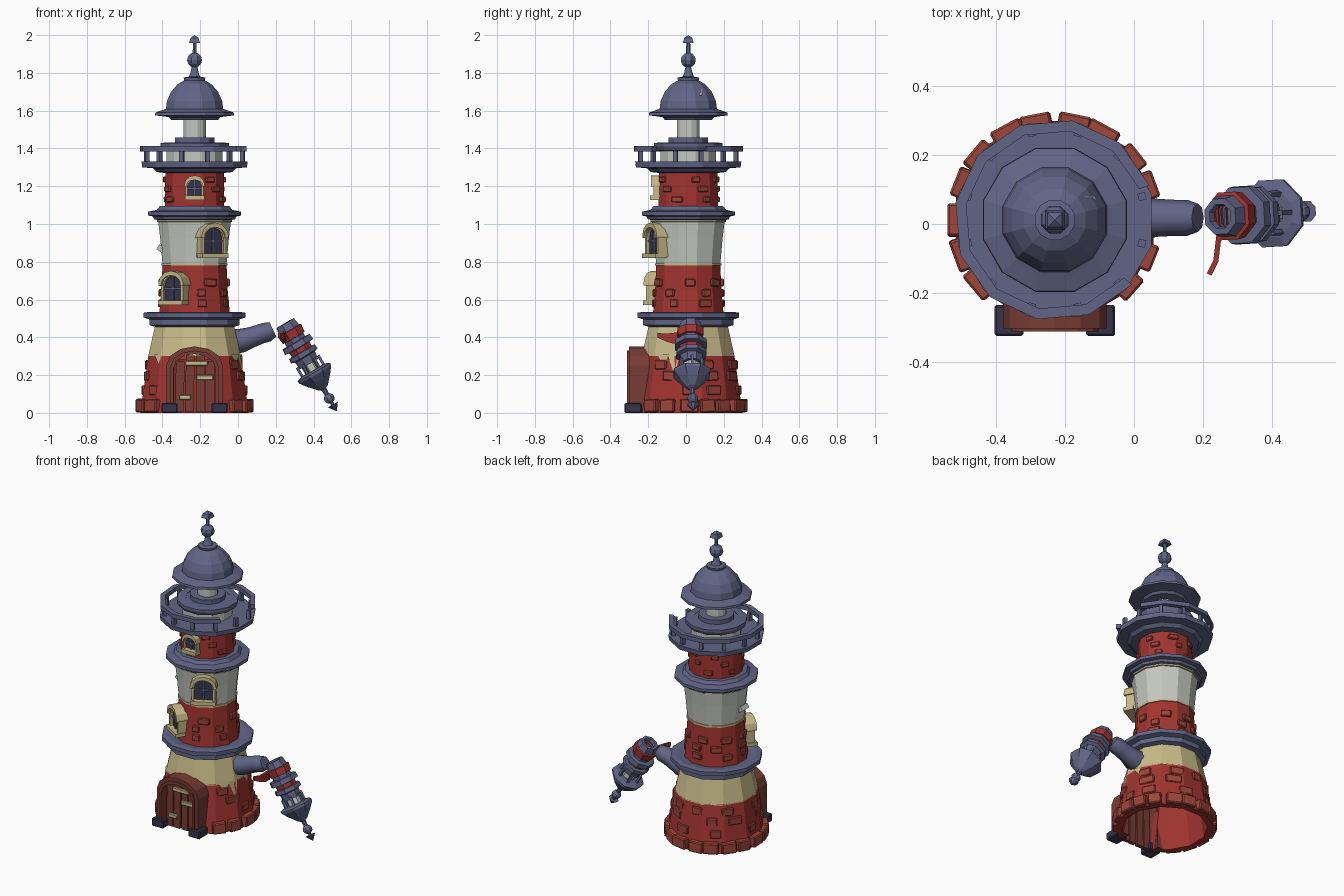
import bpy, bmesh, math, random
from mathutils import Matrix, Vector

if "Cube" in bpy.data.objects:
    bpy.data.objects.remove(bpy.data.objects["Cube"])
random.seed(4)

def material(name, r, g, b):
    m = bpy.data.materials.new(name)
    m.diffuse_color = (r, g, b, 1)
    m.use_nodes = True
    m.node_tree.nodes["Principled BSDF"].inputs["Base Color"].default_value = m.diffuse_color
    return m
RED = material("red", .36, .035, .03)
BRICK = material("brick", .34, .06, .04)
CREAM = material("cream", .58, .50, .25)
BLUE = material("slate_blue", .12, .13, .24)
WHITE = material("off_white", .56, .58, .53)
DARK = material("dark", .035, .035, .07)
WOOD = material("wood", .19, .045, .035)
C = Matrix.Translation((-.23, .012, 0))

def make(name, bm, mat, M=C):
    bmesh.ops.recalc_face_normals(bm, faces=bm.faces)
    me = bpy.data.meshes.new(name)
    bm.to_mesh(me)
    bm.free()
    ob = bpy.data.objects.new(name, me)
    me.materials.append(mat)
    ob.matrix_world = M
    bpy.context.collection.objects.link(ob)
    return ob

def lathe(name, prof, mat, n=12, M=C, closed=False, a0=0, a1=360):
    """Revolve (radius, z) points; closed joins the profile into a loop."""
    bm = bmesh.new()
    full = a1 - a0 == 360
    k = 1 / math.cos(math.pi / n) ** .9
    rings = []
    for i in range(n if full else n + 1):
        a = math.radians(a0 + (a1 - a0) * (i + (.5 if full else 0)) / n)
        rings.append([bm.verts.new((r * k * math.cos(a), r * k * math.sin(a), z)) for r, z in prof])
    m = len(prof)
    for i in range(n):
        p, q = rings[i], rings[(i + 1) % len(rings)]
        for j in range(m if closed else m - 1):
            bm.faces.new((p[j], q[j], q[(j + 1) % m], p[(j + 1) % m]))
    if not full:
        bm.faces.new(rings[0])
        bm.faces.new(rings[-1])
    bmesh.ops.remove_doubles(bm, verts=bm.verts, dist=1e-5)
    return make(name, bm, mat, M)

def around(deg):
    """Frame on the tower axis; local -y points outward, 0 degrees is the front."""
    return C @ Matrix.Rotation(math.radians(deg), 4, 'Z')

def box(name, loc, size, mat, M=C, tilt=0, bevel=0):
    bm = bmesh.new()
    bmesh.ops.create_cube(bm, size=1, matrix=Matrix.Diagonal((*size, 1)))
    if bevel:
        bmesh.ops.bevel(bm, geom=bm.edges[:], offset=bevel, segments=1, affect='EDGES')
    return make(name, bm, mat, M @ Matrix.Translation(loc) @ Matrix.Rotation(tilt, 4, 'Y'))

def arch_points(w, z0, spring, top, n=6):
    arc = [(w * math.cos(math.pi * i / n), spring + (top - spring) * math.sin(math.pi * i / n)) for i in range(n + 1)]
    return [(w, z0)] + arc + [(-w, z0)]

def arch(name, outer, y0, y1, mat, M=C, inner=None):
    """Arched panel, or an arched frame when an inner outline is given."""
    bm = bmesh.new()
    o = [bm.verts.new((x, y0, z)) for x, z in outer]
    if inner:
        i_ = [bm.verts.new((x, y0, z)) for x, z in inner]
        for k in range(len(o) - 1):
            bm.faces.new((o[k], o[k + 1], i_[k + 1], i_[k]))
    else:
        bm.faces.new(o)
    r = bmesh.ops.extrude_face_region(bm, geom=bm.faces[:], use_keep_orig=True)
    bmesh.ops.translate(bm, vec=(0, y1 - y0, 0), verts=[v for v in r["geom"] if isinstance(v, bmesh.types.BMVert)])
    return make(name, bm, mat, M)

# Hollow base, cut open behind the door
base = lathe("base_wall", [(.288, 0), (.245, .305), (.21, .305), (.25, 0)], RED, closed=True)
cutter = box("door_cutter", (0, -.28, .1), (.22, .3, .36), DARK)
cutter.hide_render = True
cutter.hide_viewport = True
mod = base.modifiers.new("door_hole", 'BOOLEAN')
mod.operation, mod.object, mod.solver = 'DIFFERENCE', cutter, 'EXACT'

# Stacked bands of the tower
lathe("cream_band", [(.246, .30), (.208, .47)], CREAM)
lathe("lower_ledge", [(.208, .455), (.24, .465), (.24, .495), (.27, .505), (.27, .53), (.24, .535), (.185, .525)], BLUE)
lathe("lower_red_wall", [(.188, .52), (.176, .65), (.17, .785)], RED)
lathe("trim_low", [(.17, .78), (.176, .78), (.176, .792), (.17, .792)], CREAM)
lathe("white_wall", [(.17, .785), (.182, .92), (.195, 1.03)], WHITE)
lathe("trim_high", [(.19, 1.01), (.2, 1.012), (.2, 1.025), (.19, 1.03)], CREAM)
lathe("middle_ledge", [(.19, 1.02), (.215, 1.025), (.222, 1.04), (.247, 1.045), (.247, 1.065), (.2, 1.075), (.185, 1.095), (.155, 1.095)], BLUE)
lathe("upper_red_wall", [(.158, 1.08), (.155, 1.29)], RED)
lathe("balcony_floor", [(.155, 1.27), (.2, 1.275), (.22, 1.295), (.278, 1.3), (.282, 1.33), (.14, 1.33)], BLUE)
lathe("gallery_wall", [(.148, 1.32), (.148, 1.4)], WHITE)
lathe("gallery_cap", [(.145, 1.385), (.172, 1.39), (.182, 1.41), (.182, 1.428), (.15, 1.432), (.13, 1.432), (.13, 1.43),
                      (.105, 1.43), (.105, 1.458), (.06, 1.458)], BLUE)
lathe("lantern", [(.06, 1.44), (.06, 1.57)], WHITE)
lathe("dome", [(.05, 1.55), (.125, 1.55), (.135, 1.565), (.165, 1.57), (.21, 1.575), (.208, 1.59), (.165, 1.605),
               (.152, 1.61), (.147, 1.65), (.125, 1.70), (.09, 1.74), (.055, 1.76), (.058, 1.775), (.03, 1.78),
               (.022, 1.80), (.014, 1.835), (0, 1.835)], BLUE)
def ball(z, r):
    return [(r * math.sin(math.pi * i / 6), z - r * math.cos(math.pi * i / 6)) for i in range(7)]
lathe("finial_ball", ball(1.868, .04), BLUE, 8)
lathe("finial_stem", [(.01, 1.9), (.009, 1.97)], BLUE, 6)
lathe("finial_tip", [(0, 1.965), (.03, 1.958), (.022, 1.985), (0, 2.0)], BLUE, 4)
box("dome_chip", (.1, .035, 1.695), (.045, .07, .012), WHITE, tilt=.85)

# Balcony railing, broken on the right
lathe("railing", [(.25, 1.385), (.28, 1.385), (.28, 1.412), (.25, 1.412)], BLUE, 10, closed=True, a0=20, a1=320)
for i in range(12):
    box("railing_post", (0, -.262, 1.357), (.022, .022, .06), BLUE, around(30 * i + 15))

# Bricks: a foot course and scattered stones on each red wall
for i in range(18):
    a = 20 * i + 10
    if 35 < a < 325:
        box("foot_brick", (0, -.29, .038), (.088 + random.uniform(-.012, .01), .045, .07), BRICK,
            around(a + random.uniform(-2, 2)), random.uniform(-.06, .06), .006)
def bricks(name, rows, count, radius, skip, w, h):
    for z in rows:
        off = random.uniform(0, 360)
        for i in range(count):
            a = (off + 360 * i / count + random.uniform(-10, 10)) % 360
            if skip[0] < (a + 180) % 360 - 180 < skip[1]:
                continue
            box(name, (0, -radius(z), z), (w * random.uniform(.7, 1.15), .03, h), BRICK, around(a),
                random.uniform(-.05, .05), .005)
bricks("base_brick", (.12, .195, .255), 8, lambda z: .282 - .14 * z, (-42, 42), .085, .05)
bricks("lower_brick", (.58, .635, .69), 7, lambda z: .2 - .04 * z, (-60, 2), .065, .04)
bricks("upper_brick", (1.13, 1.185, 1.235), 6, lambda z: .153, (-26, 26), .055, .03)

# Cream plaster cracks running down over the red base
for a, s in ((58, .07), (72, .11), (-50, .05), (100, .05)):
    bm = bmesh.new()
    bm.faces.new([bm.verts.new(p) for p in ((-.035, -.25, .31), (.035, -.25, .31), (.01, -.252 - .14 * s, .31 - s))])
    make("plaster_crack", bm, CREAM, around(a))
box("white_wall_chip", (-.18, -.02, .87), (.035, .07, .03), WHITE, tilt=.6)

# Doorway
arch("door_frame", arch_points(.15, 0, .25, .352), -.315, -.2, WOOD, inner=arch_points(.112, 0, .235, .312))
arch("door_frame_lip", arch_points(.128, 0, .243, .33), -.325, -.31, WOOD, inner=arch_points(.112, 0, .235, .312))
for x, h in ((-.078, .27), (-.025, .3), (.03, .3), (.082, .27)):
    box("door_plank", (x, -.272, h / 2 + .005), (.046, .025, h), WOOD, tilt=.02 if x < 0 else 0)
for x, z, w in ((.01, .262, .12), (.055, .187, .09), (-.05, .082, .06)):
    box("door_strap", (x, -.29, z), (w, .018, .026), CREAM, bevel=.004)
for s in (-1, 1):
    box("door_foot", (s * .133, -.292, .026), (.085, .09, .052), DARK, bevel=.006)

# Windows: arched frame, dark glass, glazing bars, sill and hood
def window(deg, z, r, w, h):
    M = around(deg)
    t, sp = w * .22, z + h * .6
    inner = arch_points(w - t, z + t, sp, z + h - t)
    arch("window_frame", arch_points(w, z, sp, z + h), -r - .03, -r + .05, CREAM, M, inner)
    arch("window_glass", inner, -r - .012, -r + .02, DARK, M)
    box("window_bar", (0, -r - .015, z + h / 2), (.01, .012, h - t), BLUE, M)
    box("window_bar", (0, -r - .015, z + h * .5), (2 * (w - t), .012, .01), BLUE, M)
    box("window_sill", (0, -r - .015, z + .008), (w * 2.15, .065, .024), CREAM, M)
    arch("window_hood", arch_points(w * 1.12, sp, sp + .01, z + h + .012), -r - .042, -r + .04, CREAM, M,
         arch_points(w * .86, sp, sp + .01, z + h - .012))
window(-33, .575, .19, .07, .165)
window(28, .825, .19, .072, .17)
window(0, 1.13, .155, .048, .115)

# Bent pipe on the right side
cu = bpy.data.curves.new("side_pipe", 'CURVE')
cu.dimensions, cu.bevel_depth, cu.bevel_resolution, cu.use_fill_caps = '3D', .055, 2, True
sp = cu.splines.new('POLY')
path = [(-.04, .375, 1.2), (.02, .383, 1.15), (.07, .4, 1), (.12, .418, .95), (.155, .428, .95), (.185, .442, .75)]
sp.points.add(len(path) - 1)
for p, (x, z, r) in zip(sp.points, path):
    p.co, p.radius = (x, .018, z, 1), r
pipe = bpy.data.objects.new("side_pipe", cu)
cu.materials.append(BLUE)
bpy.context.collection.objects.link(pipe)

# Small hanging tower, tilted downward from the pipe
d = Vector((.272, .016, -.465))
T = Matrix.Translation((.25, .022, .475)) @ d.to_track_quat('Z', 'Y').to_matrix().to_4x4()
for name, mat, prof in (
        ("mini_cap", BLUE, [(.03, .02), (.035, 0), (.052, 0), (.06, .045), (.05, .05)]),
        ("mini_red_lower", RED, [(.05, .04), (.07, .045), (.066, .09), (.05, .092)]),
        ("mini_neck", BLUE, [(.056, .085), (.056, .12)]),
        ("mini_ledge_lower", BLUE, [(.05, .112), (.082, .115), (.085, .145), (.05, .15)]),
        ("mini_red_upper", RED, [(.062, .14), (.058, .19)]),
        ("mini_ledge_upper", BLUE, [(.05, .172), (.078, .176), (.08, .2), (.06, .207), (.055, .25), (0, .25)]),
        ("mini_lantern", WHITE, [(.04, .24), (.04, .31)]),
        ("mini_dome", BLUE, [(0, .29), (.07, .29), (.098, .3), (.096, .315), (.07, .35), (.03, .395), (.014, .405), (.012, .44)]),
        ("mini_ball", BLUE, ball(.462, .028)),
        ("mini_stem", BLUE, [(.009, .48), (.009, .51)]),
        ("mini_tip", BLUE, [(0, .5), (.03, .5), (0, .54)])):
    lathe(name, prof, mat, 8, T)
for i in range(6):
    box("mini_post", (0, -.065, .27), (.014, .014, .07), BLUE, T @ Matrix.Rotation(math.radians(60 * i), 4, 'Z'))

# Torn red strip on the small tower
bm = bmesh.new()
rows = [[bm.verts.new((x, y, z + s)) for s in (-h, h)] for x, y, z, h in
        ((.255, -.03, .40, .03), (.25, -.07, .395, .028), (.245, -.11, .40, .02), (.225, -.15, .41, .012))]
for p, q in zip(rows, rows[1:]):
    bm.faces.new((p[0], q[0], q[1], p[1]))
strip = make("torn_strip", bm, RED, Matrix())
strip.modifiers.new("thickness", 'SOLIDIFY').thickness = .015
